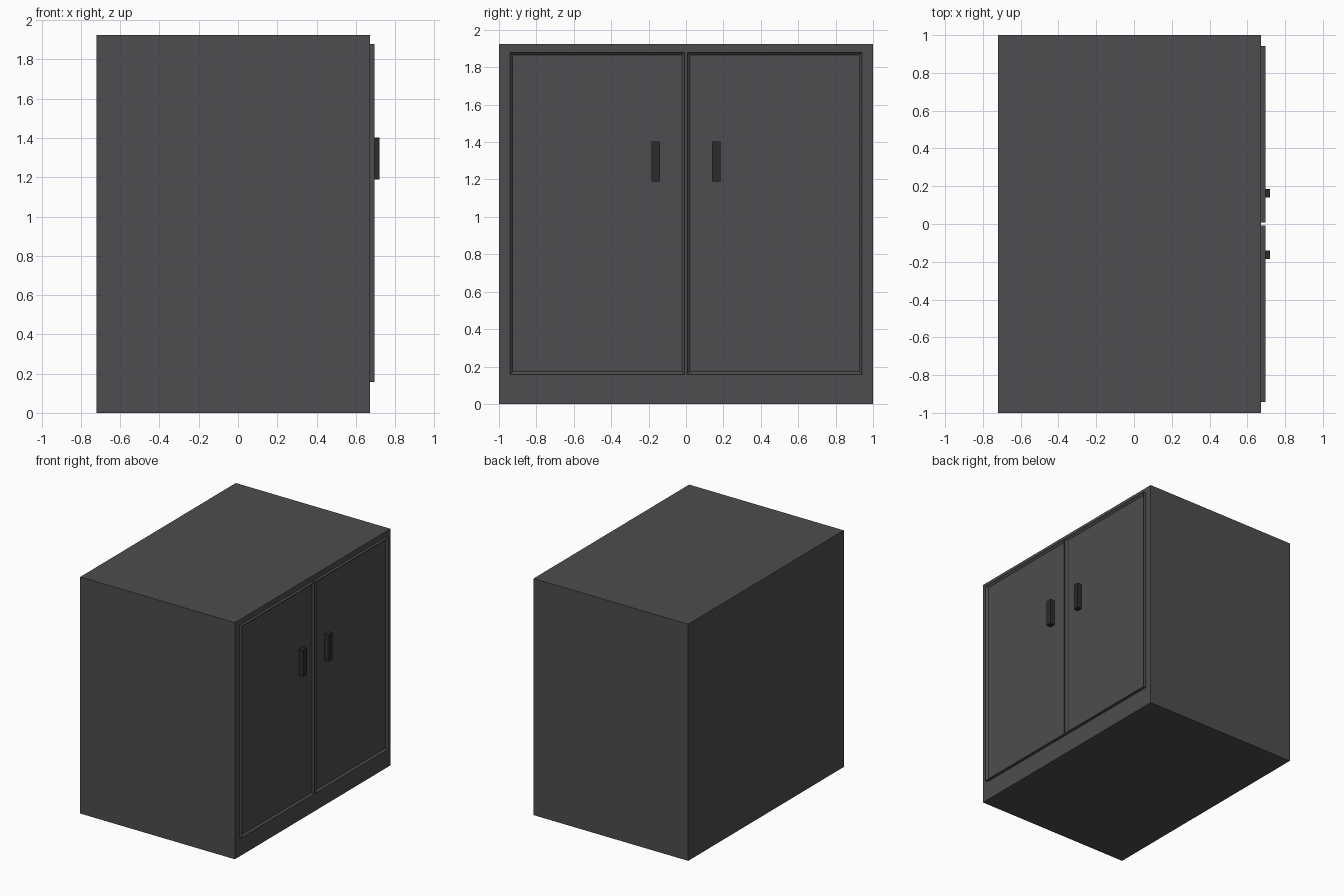
import bpy, bmesh
from mathutils import Vector

if "Cube" in bpy.data.objects:
    bpy.data.objects.remove(bpy.data.objects["Cube"])


def box(name, lo, hi, color, recess=False):
    """Box between two corners; optionally with a sloped recessed panel on its +x face."""
    lo, hi = Vector(lo), Vector(hi)
    bm = bmesh.new()
    bmesh.ops.create_cube(bm, size=1)
    for v in bm.verts:
        v.co = (lo + hi) / 2 + v.co * (hi - lo)
    if recess:
        bm.normal_update()
        panel = max(bm.faces, key=lambda f: f.normal.x)
        bmesh.ops.inset_individual(bm, faces=[panel], thickness=0.022, depth=-0.015)
    mesh = bpy.data.meshes.new(name)
    bm.to_mesh(mesh)
    bm.free()
    mesh.materials.append(color)
    obj = bpy.data.objects.new(name, mesh)
    bpy.context.collection.objects.link(obj)
    return obj


def material(name, rgb):
    mat = bpy.data.materials.new(name)
    mat.diffuse_color = (*rgb, 1)
    mat.use_nodes = True
    mat.node_tree.nodes["Principled BSDF"].inputs["Base Color"].default_value = mat.diffuse_color
    return mat


grey = material("dark_grey", (0.075, 0.075, 0.08))
black = material("black", (0.025, 0.025, 0.025))

# cabinet body
box("cabinet_body", (-0.72, -1, 0), (0.672, 1, 1.925), grey)

# paired doors with recessed panels, and their handles
for side, y0, y1, h0, h1 in (("left", -0.942, -0.007, -0.185, -0.14),
                             ("right", 0.007, 0.942, 0.14, 0.185)):
    box(side + "_door", (0.672, y0, 0.158), (0.695, y1, 1.88), grey, recess=True)
    box(side + "_handle", (0.680, h0, 1.188), (0.72, h1, 1.403), black)
